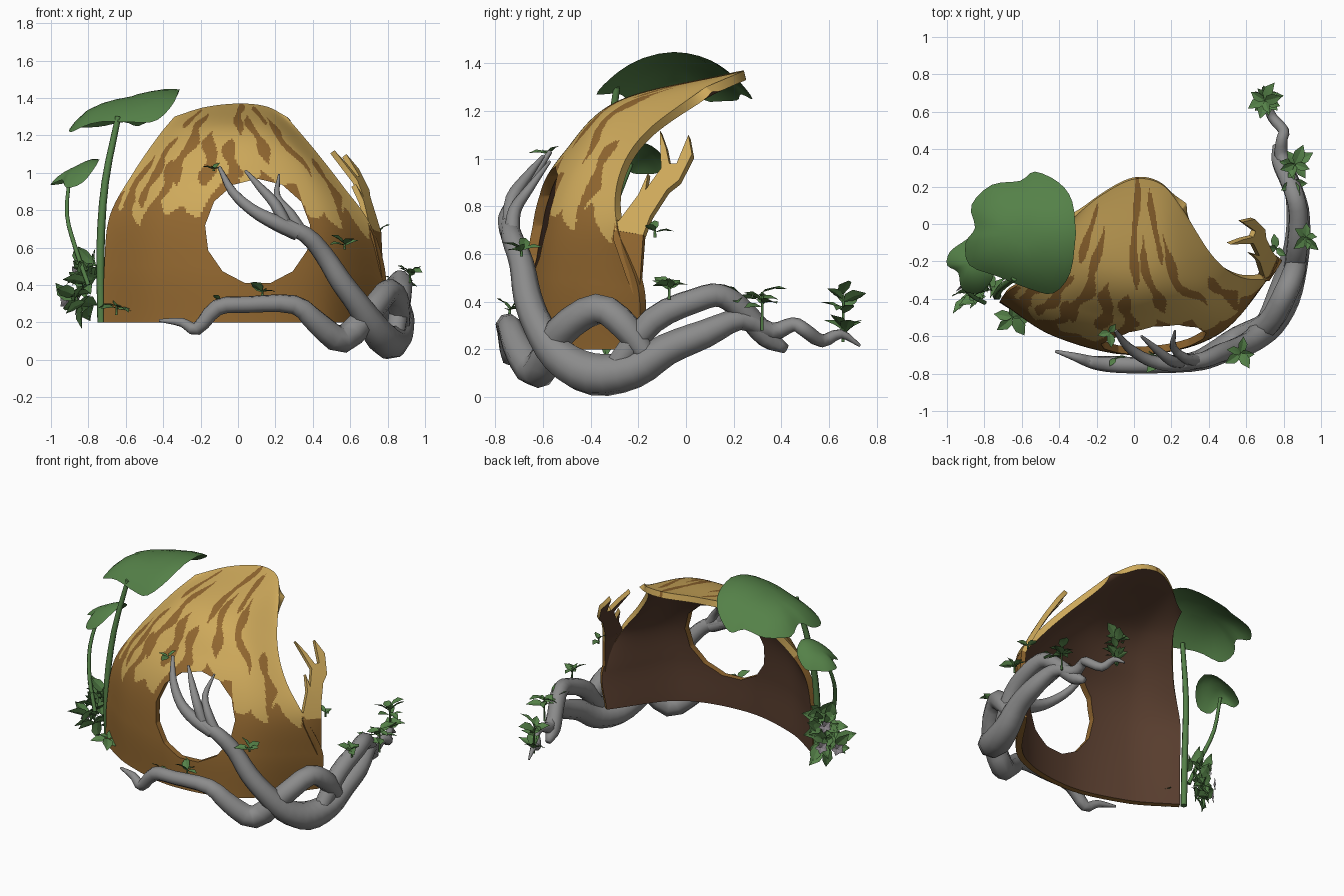
import bpy, bmesh, math, random
from mathutils import Vector as V

if "Cube" in bpy.data.objects:
    bpy.data.objects.remove(bpy.data.objects["Cube"])
random.seed(4)

def mat(name, r, g, b):
    m = bpy.data.materials.new(name)
    m.diffuse_color = (r, g, b, 1)
    m.use_nodes = True
    m.node_tree.nodes["Principled BSDF"].inputs["Base Color"].default_value = m.diffuse_color
    return m

BROWN = mat("bark_brown", .285, .135, .029)
TAN = mat("tan_patches", .62, .40, .105)
INNER = mat("dark_inside", .10, .048, .028)
GRAY = mat("branch_gray", .26, .26, .26)
GREEN = mat("leaf_green", .09, .22, .065)
FLOWER = mat("flower_gray", .33, .30, .33)

def make(name, bm, mats, angle=40):
    me = bpy.data.meshes.new(name)
    bm.to_mesh(me)
    bm.free()
    ob = bpy.data.objects.new(name, me)
    bpy.context.collection.objects.link(ob)
    for m in mats:
        me.materials.append(m)
    me.shade_smooth()
    me.set_sharp_from_angle(angle=math.radians(angle))
    return ob

def spline(pts, t):
    """Catmull-Rom through points of any dimension, t in 0..len-1"""
    pts = [V(p) for p in pts]
    pts = [2 * pts[0] - pts[1]] + pts + [2 * pts[-1] - pts[-2]]
    i = min(int(t), len(pts) - 4)
    f = t - i
    a, b, c, d = pts[i:i + 4]
    return .5 * (2 * b + (c - a) * f + (2 * a - 5 * b + 4 * c - d) * f * f + (3 * b - a - 3 * c + d) * f ** 3)

def solidify(ob, thick):
    m = ob.modifiers.new("thickness", 'SOLIDIFY')
    m.thickness, m.offset = thick, -1
    m.material_offset, m.material_offset_rim = 2, 0

def bake(ob):
    dg = bpy.context.evaluated_depsgraph_get()
    me = bpy.data.meshes.new_from_object(ob.evaluated_get(dg))
    ob.modifiers.clear()
    ob.data = me
    me.shade_smooth()
    me.set_sharp_from_angle(angle=math.radians(40))

# --- Curved shell: rows from the ground up to the overhanging lip
ROWS = [
    [(-.72, -.42, .2), (-.42, -.60, .2), (0, -.70, .2), (.45, -.59, .2), (.76, -.2, .2)],
    [(-.715, -.41, .5), (-.42, -.60, .5), (0, -.69, .5), (.46, -.58, .5), (.79, -.2, .45)],
    [(-.685, -.37, .77), (-.40, -.56, .8), (0, -.63, .82), (.43, -.54, .78), (.71, -.29, .72)],
    [(-.56, -.28, 1.0), (-.35, -.44, 1.04), (0, -.51, 1.03), (.33, -.43, 1.03), (.56, -.28, .93)],
    [(-.43, -.13, 1.19), (-.25, -.24, 1.24), (0, -.28, 1.245), (.2, -.24, 1.23), (.42, -.17, 1.11)],
    [(-.34, .02, 1.30), (-.18, .15, 1.35), (0, .24, 1.37), (.15, .21, 1.355), (.26, .08, 1.30)]]
STREAKS = [(2.0, 2.08, 3.7, 5.1), (2.25, 2.55, 4.5, 3.0), (2.9, 3.15, 4.5, 2.8), (1.1, 1.2, 2.4, 4.7),
           (.6, .75, 2.1, 3.8), (1.6, 1.5, 2.4, 3.9), (.25, .35, 1.9, 3.4), (3.45, 3.6, 1.9, 3.6),
           (1.95, 1.85, 2.7, 3.7), (2.75, 2.55, 4.1, 4.9), (.95, 1.0, 2.2, 3.2), (.8, .9, 4.0, 4.9)]
NU, NV = 144, 110

def is_tan(u, v, p):
    drip = abs((u * 2.2 + .2 * math.sin(v * 4)) % 1 - .5) * .22 + .04 * math.sin(u * 7.3 + 1)
    if p.z < .71 + drip + .23 * math.exp(-((p.x - .1) / .26) ** 2) - .025 * (u - 2):
        return False
    for u0, u1, v0, v1 in STREAKS:
        f = (v - v0) / (v1 - v0)
        if 0 < f < 1:
            c = u0 + (u1 - u0) * f + .05 * math.sin(v * 6 + u0 * 5)
            if abs(u - c) < .1 * (1 - abs(2 * f - 1) ** 4) + .025 * math.sin(v * 9 + u0):
                return False
    return True

bm = bmesh.new()
grid = []
for j in range(NV + 1):
    v = 5 * j / NV
    row = [spline([r[k] for r in ROWS], v) for k in range(5)]
    grid.append([bm.verts.new(spline(row, 4 * i / NU)) for i in range(NU + 1)])
for j in range(NV):
    for i in range(NU):
        f = bm.faces.new((grid[j][i], grid[j][i + 1], grid[j + 1][i + 1], grid[j + 1][i]))
        f.material_index = int(is_tan(4 * (i + .5) / NU, 5 * (j + .5) / NV, f.calc_center_median()))
shell = make("bark_shell", bm, [BROWN, TAN, INNER])
solidify(shell, .04)

# Round window cut through the front
bpy.ops.mesh.primitive_cylinder_add(vertices=13, radius=.283, depth=.5, location=(.105, -.6, .685),
                                    rotation=(math.pi / 2, 0, 0))
cutter = bpy.context.object
cutter.hide_render = True
cut = shell.modifiers.new("window", 'BOOLEAN')
cut.operation, cut.solver, cut.object = 'DIFFERENCE', 'EXACT', cutter
bake(shell)
bpy.data.objects.remove(cutter)

# --- Splintered prongs on the right edge, drawn in side view and bent inward
BASE = [(-.2, .38), (-.18, .68), (-.3, .75), (-.305, .66), (-.25, .5)]
PRONGS = [(-.18, .68), (-.15, .76), (-.08, .87), (-.03, .91), (.025, 1.02), (.01, 1.1), (-.04, .98), (-.07, .98),
          (-.085, 1.05), (-.11, 1.12), (-.105, .96), (-.17, .87), (-.16, .94), (-.2, .85), (-.29, .73), (-.3, .7)]
bm = bmesh.new()
for idx, poly in enumerate((BASE, PRONGS)):
    f = bm.faces.new([bm.verts.new((.80 - .75 * max(0, z - .6) ** 1.4 + .4 * (y + .15), y, z)) for y, z in poly])
    f.normal_update()
    if f.normal.x < 0:
        f.normal_flip()
    f.material_index = idx
bmesh.ops.triangulate(bm, faces=bm.faces[:])
prongs = make("splintered_prongs", bm, [BROWN, TAN, INNER])
solidify(prongs, .03)
bake(prongs)

# --- Tubes for branches and stems; points are (x, y, z, radius)
def tube(name, pts, m, sides=8, sub=3):
    bm = bmesh.new()
    n = (len(pts) - 1) * sub
    path = [spline(pts, k / sub) for k in range(n + 1)]
    side, rings = V((.3, .5, .8)), []
    for k, p in enumerate(path):
        t = (path[min(k + 1, n)].to_3d() - path[max(k - 1, 0)].to_3d()).normalized()
        side = (side - t * side.dot(t)).normalized()
        up = t.cross(side)
        rings.append([bm.verts.new(p.to_3d() + max(p[3], .004) * (side * math.cos(a) + up * math.sin(a)))
                      for a in (2 * math.pi * s / sides for s in range(sides))])
    for a, b in zip(rings, rings[1:]):
        for s in range(sides):
            bm.faces.new((a[s], a[(s + 1) % sides], b[(s + 1) % sides], b[s]))
    bm.faces.new(rings[0][::-1])
    bm.faces.new(rings[-1])
    return make(name, bm, [m], 75)

tube("low_branch", [(-.42, -.68, .21, .008), (-.3, -.715, .2, .025), (-.22, -.74, .165, .035), (-.11, -.75, .28, .045),
                    (.05, -.755, .295, .045), (.3, -.74, .295, .052), (.42, -.70, .2, .065), (.56, -.62, .11, .075),
                    (.72, -.53, .27, .068), (.81, -.37, .37, .065), (.86, -.25, .29, .062), (.88, -.15, .15, .04)], GRAY)
tube("main_branch", [(.2, -.745, .74, .035), (.36, -.73, .67, .045), (.46, -.69, .56, .052), (.55, -.665, .42, .06),
                     (.64, -.62, .3, .065), (.73, -.53, .17, .08), (.80, -.39, .095, .092), (.85, -.22, .115, .08),
                     (.875, -.08, .2, .068), (.875, .08, .265, .06), (.84, .23, .325, .044), (.79, .36, .275, .038),
                     (.79, .45, .305, .03), (.8, .5, .28, .03), (.74, .57, .235, .028), (.71, .65, .265, .02),
                     (.69, .73, .215, .006)], GRAY)
tube("upper_branch", [(.84, -.3, .12, .05), (.87, -.14, .32, .058), (.88, .04, .405, .054), (.86, .15, .425, .052),
                      (.82, .25, .35, .05), (.78, .34, .25, .047), (.76, .42, .2, .02)], GRAY)
for k, pts in enumerate([
        [(.32, -.735, .68, .045), (.2, -.75, .735, .042), (.08, -.73, .8, .033), (-.03, -.66, .9, .025), (-.1, -.57, 1.03, .01)],
        [(.26, -.74, .71, .035), (.2, -.73, .83, .03), (.12, -.67, .92, .022), (.04, -.60, 1.01, .008)],
        [(.34, -.73, .68, .035), (.28, -.72, .78, .028), (.21, -.66, .87, .02), (.22, -.57, .99, .006)]]):
    tube(f"twig_{k + 1}", pts, GRAY, 7)
tube("tall_leaf_stem", [(-.73, -.385, .2, .022), (-.735, -.38, .6, .022), (-.71, -.34, .95, .02), (-.64, -.29, 1.3, .016)], GREEN, 6)
tube("short_leaf_stem", [(-.8, -.42, .4, .013), (-.87, -.38, .6, .013), (-.915, -.31, .78, .012), (-.9, -.23, .98, .01)], GREEN, 6)

# --- Big lily-like leaves: an outline filled with rings, tilted and arched
def pad(name, outline, centre, z0, slope, arch):
    bm = bmesh.new()
    n = len(outline)
    outer = [spline(outline + outline[:1], k / 3) for k in range(n * 3)]
    c = V(centre)
    rings = []
    for s in (.2, .45, .7, .9, 1):
        ring = []
        for p in outer:
            q = c + (p - c) * s
            left = max(0, c.x - q.x)
            z = z0 + slope * (q.x - c.x) - arch * (q.y - c.y) ** 2 - .03 * s ** 4 - 8 * left ** 4
            ring.append(bm.verts.new((q.x, q.y, z)))
        rings.append(ring)
    bm.faces.new(rings[0])
    for a, b in zip(rings, rings[1:]):
        for i in range(n * 3):
            j = (i + 1) % (n * 3)
            bm.faces.new((a[i], b[i], b[j], a[j]))
    bmesh.ops.recalc_face_normals(bm, faces=bm.faces[:])
    make(name, bm, [GREEN])

pad("large_leaf", [(-.31, -.05), (-.33, .12), (-.4, .22), (-.53, .28), (-.61, .23), (-.76, .21), (-.87, .1), (-.85, -.02),
                   (-.9, -.1), (-.88, -.22), (-.73, -.28), (-.55, -.35), (-.43, -.37), (-.34, -.26)], (-.6, -.05), 1.405, .24, 1.3)
pad("small_leaf", [(-.74, -.2), (-.77, -.11), (-.86, -.07), (-.92, -.1), (-.985, -.15), (-1, -.22), (-.94, -.26),
                   (-.92, -.35), (-.83, -.37), (-.76, -.3)], (-.87, -.21), 1.035, .5, 3)

# --- Small pointed leaves, folded along the middle and drooping at the tip
def leaf(bm, base, d, size, facing=(0, 0, 1), wide=.27):
    d = V(d).normalized()
    side = d.cross(V(facing)).normalized()
    up = side.cross(d)
    pts = [bm.verts.new(V(base) + size * (d * a + side * b + up * c)) for a, b, c in
           ((0, 0, 0), (.25, wide * .9, .08), (.6, wide, .08), (1, 0, -.1), (.6, -wide, .08), (.25, -wide * .9, .08), (.5, 0, .02))]
    for i in range(6):
        bm.faces.new((pts[i], pts[6], pts[(i + 1) % 6]))

SPRIGS = [(.13, -.74, .37, 4, .09, .03), (-.13, -.58, 1.02, 3, .08, .01), (.57, -.69, .62, 5, .09, .03),
          (.76, -.13, .70, 3, .08, .03), (.92, -.07, .47, 6, .09, .06), (.86, .32, .44, 8, .10, .16),
          (.70, .66, .43, 9, .10, .2), (.70, .67, .28, 7, .10, .03), (-.1, -.72, .32, 2, .06, .02),
          (-.65, -.5, .29, 5, .11, .05), (.84, .22, .42, 4, .09, .04)]
bm = bmesh.new()
for x, y, z, n, size, stem in SPRIGS:
    a0 = random.random() * 6
    for k in range(n):
        a = a0 + 2.4 * k
        drop = stem * .45 * k / n
        tilt = (random.uniform(-.5, .5), random.uniform(-.5, .5), 1)
        leaf(bm, (x, y, z - drop), (math.cos(a), math.sin(a), random.uniform(-.2, .9)), size * random.uniform(.8, 1.15), tilt)
make("branch_leaves", bm, [GREEN], 25)
for k, (x, y, z, n, size, stem) in enumerate(SPRIGS):
    tube(f"sprig_stem_{k + 1}", [(x, y, z - stem, .007), (x, y, z, .005)], GREEN, 5, 1)

# Leafy clump at the left foot, fanned out toward the back left
OUT = V((-.75, .6, .25))
ALONG = V((.6, .75, 0))
bm = bmesh.new()
for k in range(40):
    t = k / 39
    p = V((-.76 - .07 * t, -.36, .52 - .24 * t)) + ALONG * random.uniform(-.06, .05) + OUT * random.uniform(-.03, .05)
    a = 2.4 * k
    d = ALONG * math.cos(a) + V((0, 0, math.sin(a))) + OUT * random.uniform(.1, .8)
    leaf(bm, p, d, random.uniform(.11, .15), OUT + V((random.uniform(-.4, .4), random.uniform(-.4, .4), .3)), .25)
make("foot_foliage", bm, [GREEN], 25)

# Little five-petal flowers in the clump
bm = bmesh.new()
for c in ((-.92, -.34, .31), (-.86, -.29, .47), (-.86, -.25, .34)):
    for k in range(5):
        a = 2 * math.pi * k / 5
        leaf(bm, c, ALONG * math.cos(a) + V((0, 0, math.sin(a))) + OUT * .3, .045, OUT, .35)
make("small_flowers", bm, [FLOWER], 25)
